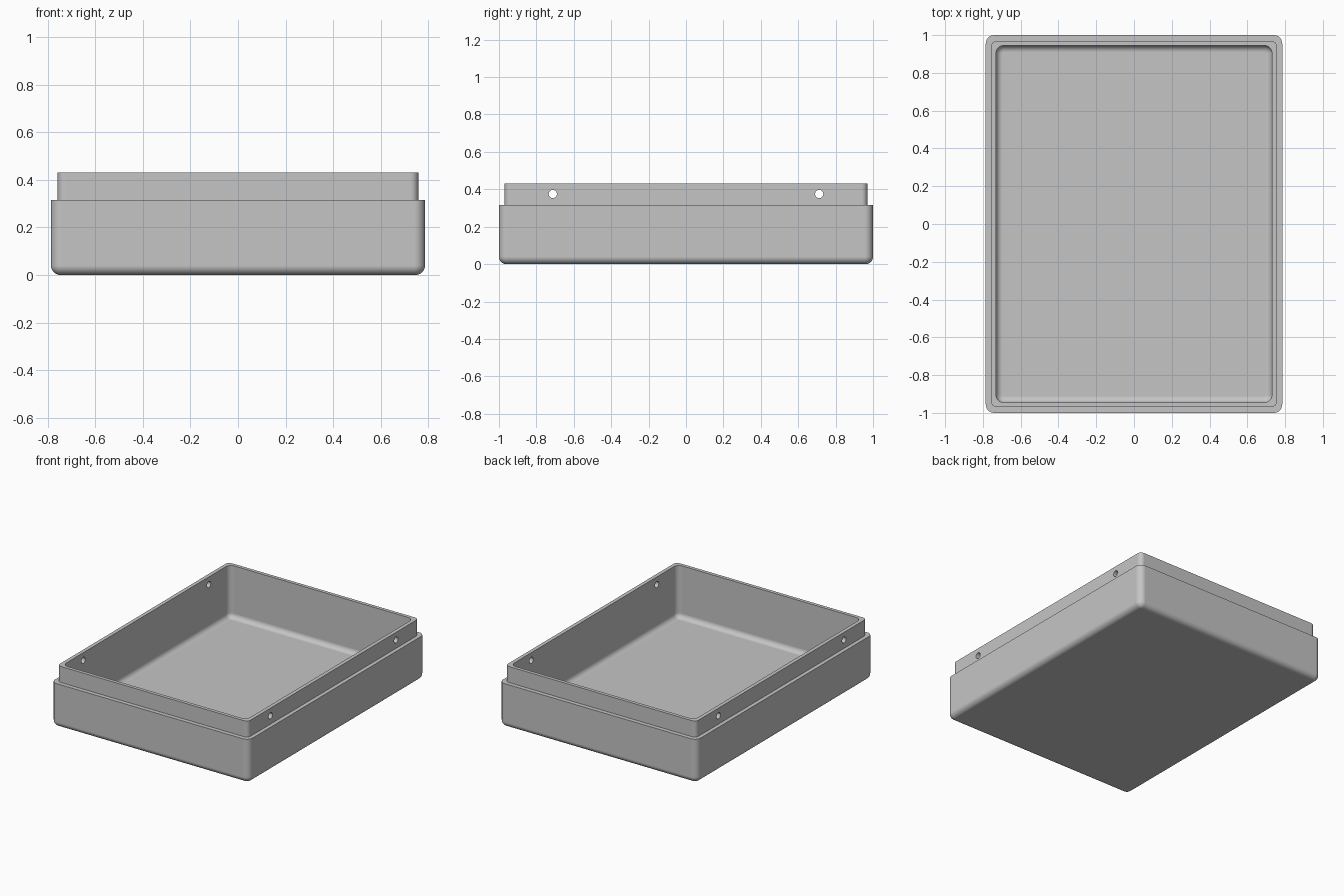
import bpy
import bmesh
from math import sin, cos, pi, radians

if "Cube" in bpy.data.objects:
    bpy.data.objects.remove(bpy.data.objects["Cube"])

# Main sizes
OUTER = (0.785, 1.0)
LIP = (0.757, 0.97)
INNER = (0.73, 0.945)
STEP_Z, TOP_Z, FLOOR_Z = 0.315, 0.43, 0.055
HOLE_Y, HOLE_Z, HOLE_R = 0.712, 0.375, 0.022
CORNER_STEPS, FILLET_STEPS = 8, 8

grey = bpy.data.materials.new("plain grey")
grey.use_nodes = True
colour = (0.56, 0.56, 0.56, 1)
grey.diffuse_color = colour
grey.node_tree.nodes["Principled BSDF"].inputs["Base Color"].default_value = colour


def ring(bm, half, radius, z, inset=0.0):
    """Rounded rectangle of vertices at one height."""
    hx, hy = half[0] - inset, half[1] - inset
    r = radius - inset
    verts = []
    for corner, (sx, sy) in enumerate([(1, 1), (-1, 1), (-1, -1), (1, -1)]):
        for i in range(CORNER_STEPS + 1):
            a = (corner + i / CORNER_STEPS) * pi / 2
            verts.append(bm.verts.new((sx * (hx - r) + r * cos(a),
                                       sy * (hy - r) + r * sin(a), z)))
    return verts


def fillet(bm, half, radius, f, base):
    """Rings of a rounded bottom edge, from the flat base up to the wall."""
    rings = []
    for i in range(FILLET_STEPS + 1):
        a = i / FILLET_STEPS * pi / 2
        rings.append(ring(bm, half, radius, base + f * (1 - cos(a)), f * (1 - sin(a))))
    return rings


# Tray shell: outside bottom, up over the stepped lip, down to the inside floor
bm = bmesh.new()
rings = fillet(bm, OUTER, 0.045, 0.04, 0)
rings += [ring(bm, OUTER, 0.045, STEP_Z), ring(bm, LIP, 0.032, STEP_Z),
          ring(bm, LIP, 0.032, TOP_Z), ring(bm, INNER, 0.04, TOP_Z)]
rings += reversed(fillet(bm, INNER, 0.04, 0.035, FLOOR_Z))
for low, high in zip(rings, rings[1:]):
    n = len(low)
    for i in range(n):
        j = (i + 1) % n
        bm.faces.new((low[i], low[j], high[j], high[i]))
bm.faces.new(list(reversed(rings[0])))
bm.faces.new(rings[-1])
bmesh.ops.recalc_face_normals(bm, faces=bm.faces)
mesh = bpy.data.meshes.new("tray")
bm.to_mesh(mesh)
bm.free()
mesh.materials.append(grey)
tray = bpy.data.objects.new("tray", mesh)
bpy.context.collection.objects.link(tray)

# Pin holes through both long walls of the lip
for side in (-1, 1):
    bpy.ops.mesh.primitive_cylinder_add(vertices=32, radius=HOLE_R, depth=2,
                                        location=(0, side * HOLE_Y, HOLE_Z),
                                        rotation=(0, pi / 2, 0))
    cutter = bpy.context.object
    cutter.name = "hole_cutter"
    cutter.hide_render = True
    cutter.data.materials.append(grey)
    cut = tray.modifiers.new("pin hole", "BOOLEAN")
    cut.operation = "DIFFERENCE"
    cut.solver = "EXACT"
    cut.object = cutter
    bpy.ops.object.select_all(action="DESELECT")
    tray.select_set(True)
    bpy.context.view_layer.objects.active = tray
    bpy.ops.object.modifier_apply(modifier=cut.name)
    bpy.data.objects.remove(cutter)

# Smooth fillets with flat walls and crisp rims
bpy.ops.object.shade_smooth_by_angle(angle=radians(35))
weighted = tray.modifiers.new("flat walls", "WEIGHTED_NORMAL")
weighted.keep_sharp = True
